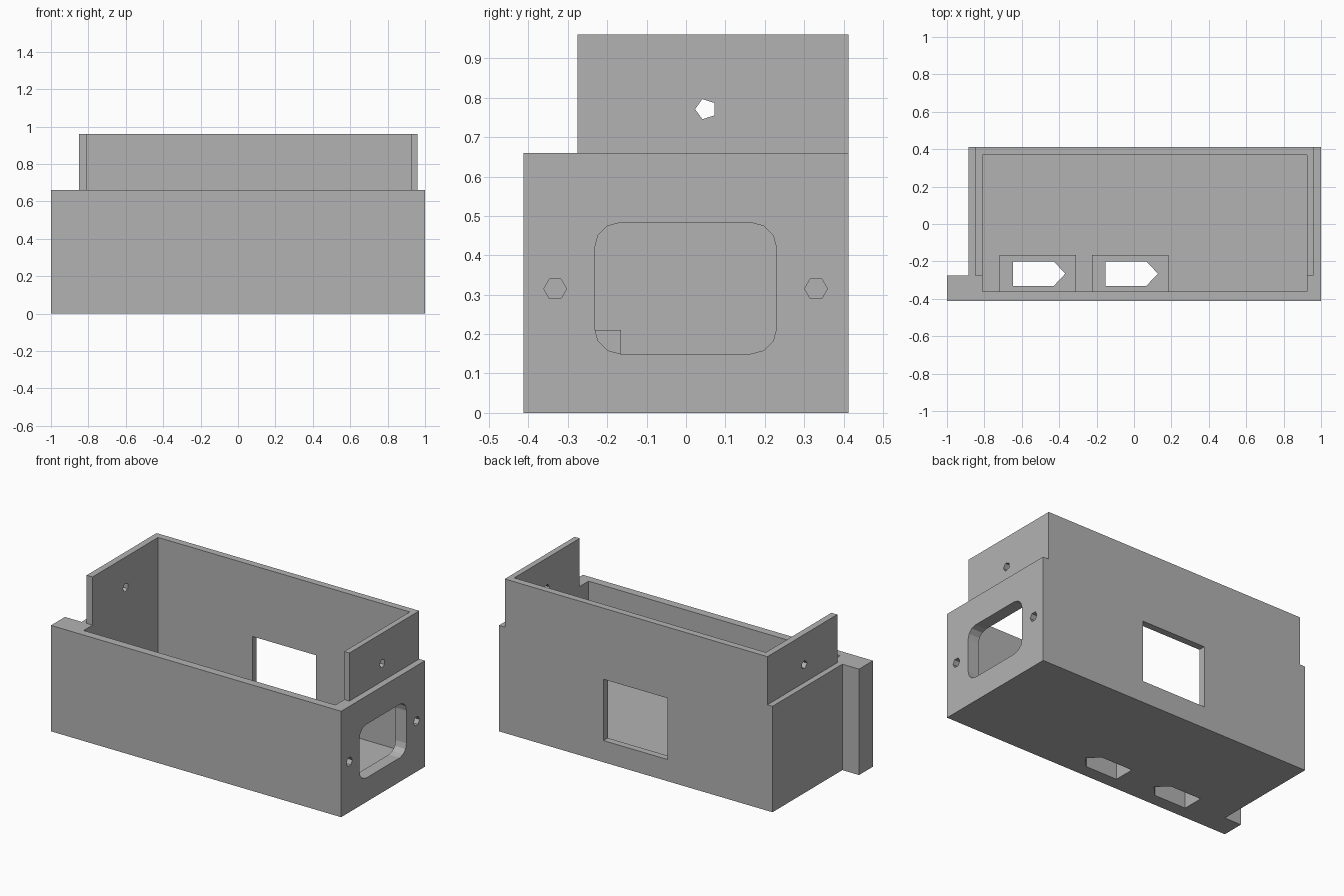
import bpy, bmesh
from math import cos, sin, pi
from mathutils import Vector

if "Cube" in bpy.data.objects:
    bpy.data.objects.remove(bpy.data.objects["Cube"], do_unlink=True)

grey = bpy.data.materials.new("plain grey")
grey.use_nodes = True
grey.diffuse_color = (0.45, 0.45, 0.45, 1)
grey.node_tree.nodes["Principled BSDF"].inputs["Base Color"].default_value = (0.45, 0.45, 0.45, 1)


def prism(name, outline, start, end, axis="z"):
    """Extrude a 2D outline: (x, y) along z, or (y, z) along x."""
    bm = bmesh.new()
    place = (lambda a, b: (a, b, start)) if axis == "z" else (lambda a, b: (start, a, b))
    face = bm.faces.new([bm.verts.new(place(a, b)) for a, b in outline])
    moved = bmesh.ops.extrude_face_region(bm, geom=[face])["geom"]
    step = Vector((0, 0, end - start) if axis == "z" else (end - start, 0, 0))
    bmesh.ops.translate(bm, vec=step, verts=[v for v in moved if isinstance(v, bmesh.types.BMVert)])
    bmesh.ops.recalc_face_normals(bm, faces=bm.faces)
    mesh = bpy.data.meshes.new(name)
    bm.to_mesh(mesh)
    bm.free()
    mesh.materials.append(grey)
    obj = bpy.data.objects.new(name, mesh)
    bpy.context.collection.objects.link(obj)
    return obj


def rect(a0, a1, b0, b1):
    return [(a0, b0), (a1, b0), (a1, b1), (a0, b1)]


def ring(a, b, r, sides, turn=0):
    return [(a + r * cos(turn + 2 * pi * i / sides), b + r * sin(turn + 2 * pi * i / sides))
            for i in range(sides)]


def rounded(a0, a1, b0, b1, r, steps):
    centres = [(a1 - r, b1 - r), (a0 + r, b1 - r), (a0 + r, b0 + r), (a1 - r, b0 + r)]
    return [(a + r * cos(pi / 2 * (q + i / steps)), b + r * sin(pi / 2 * (q + i / steps)))
            for q, (a, b) in enumerate(centres) for i in range(steps + 1)]


def combine(target, tool, operation):
    tool.hide_render = True
    mod = target.modifiers.new(operation.lower(), "BOOLEAN")
    mod.operation, mod.object, mod.solver = operation, tool, "EXACT"
    bpy.context.view_layer.update()
    result = bpy.data.meshes.new_from_object(target.evaluated_get(bpy.context.evaluated_depsgraph_get()))
    target.modifiers.clear()
    target.data = result
    bpy.data.objects.remove(tool, do_unlink=True)


FLOOR, RIM, TOP = 0.08, 0.66, 0.96
FRONT, BACK = -0.4125, 0.4125

# Lower box with the flange at its front corner
case = prism("enclosure", [(-1, FRONT), (1, FRONT), (1, BACK), (-0.885, BACK),
                           (-0.885, -0.275), (-1, -0.275)], 0, RIM)

# Raised back wall and side tabs, then the cavity through both
combine(case, prism("raised_walls", rect(-0.85, 0.96, -0.275, BACK), 0.3, TOP), "UNION")
combine(case, prism("cavity", rect(-0.81, 0.925, -0.362, 0.37), FLOOR, 1.2), "DIFFERENCE")

# Raised blocks on the floor, each with a pointed slot through the bottom
for x in (-0.72, -0.225):
    combine(case, prism("slot_block", rect(x, x + 0.41, -0.39, -0.165), 0.03, 0.21), "UNION")
    slot = [(x + 0.073, -0.332), (x + 0.29, -0.332), (x + 0.353, -0.265),
            (x + 0.29, -0.2), (x + 0.073, -0.2)]
    combine(case, prism("slot", slot, -0.1, 0.4), "DIFFERENCE")

# Rounded socket opening with a screw hole on each side
combine(case, prism("socket", rounded(-0.232, 0.23, 0.15, 0.483, 0.065, 3), 0.85, 1.1, "x"), "DIFFERENCE")
for y in (-0.332, 0.33):
    combine(case, prism("screw_hole", ring(y, 0.315, 0.029, 6), 0.85, 1.1, "x"), "DIFFERENCE")

# Fixing holes through both tabs
combine(case, prism("tab_hole", ring(0.05, 0.771, 0.027, 5, pi), -1.2, 1.2, "x"), "DIFFERENCE")

# Window in the back wall
combine(case, prism("window", rect(-0.16, 0.28, 0.3, 0.6), 0.135, 0.517), "DIFFERENCE")
